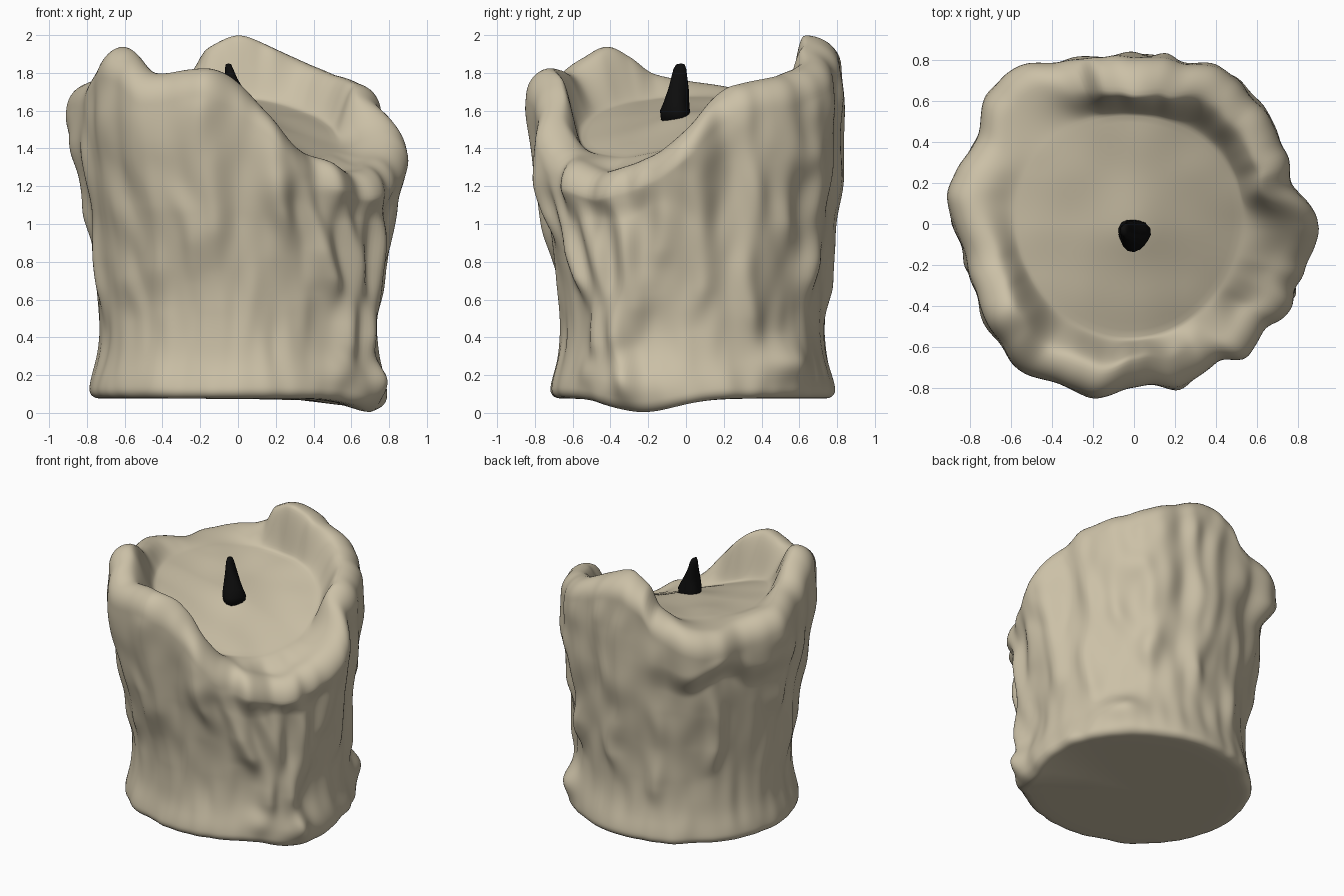
import bpy, bmesh
from math import sin, cos, pi, radians, exp
from mathutils import Vector, noise

if "Cube" in bpy.data.objects:
    bpy.data.objects.remove(bpy.data.objects["Cube"])

NT, NS, NA, NI, NF = 280, 110, 10, 14, 14


def smooth(a, b, x):
    t = min(1, max(0, (x - a) / (b - a)))
    return t * t * (3 - 2 * t)


def ang(a, b):
    return (a - b + 180) % 360 - 180


def ring_interp(table, deg):
    """Smooth periodic interpolation of (angle, value) pairs."""
    n = len(table)
    deg %= 360
    i = max(k for k in range(n) if table[k][0] <= deg)
    p = [table[(i + k) % n][1] for k in (-1, 0, 1, 2)]
    a0 = table[i][0]
    a1 = table[i + 1][0] if i + 1 < n else 360 + table[0][0]
    t = (deg - a0) / (a1 - a0)
    return 0.5 * (2 * p[1] + (p[2] - p[0]) * t
                  + (2 * p[0] - 5 * p[1] + 4 * p[2] - p[3]) * t * t
                  + (3 * p[1] - p[0] - 3 * p[2] + p[3]) * t ** 3)


# Rim height around the candle
RIM = [(0, 1.50), (10, 1.64), (20, 1.73), (45, 1.79), (60, 1.85), (75, 1.94), (90, 2.0),
       (104, 1.93), (109, 1.81), (122, 1.73), (135, 1.69), (150, 1.69), (165, 1.73),
       (180, 1.76), (195, 1.80), (207, 1.90), (215, 1.94), (225, 1.88), (235, 1.80),
       (250, 1.82), (260, 1.82), (270, 1.75), (282, 1.60), (295, 1.42), (312, 1.33),
       (325, 1.28), (340, 1.33), (350, 1.39)]
# Outer radius near the rim
OUT = [(0, .89), (15, .79), (35, .83), (48, .83), (60, .85), (75, .82), (97, .83),
       (115, .86), (127, .97), (140, .93), (152, .88), (172, .89), (190, .84), (205, .85),
       (220, .87), (230, .885), (243, .865), (257, .855), (270, .80), (283, .80), (295, .79),
       (308, .77), (320, .80), (333, .83), (345, .83), (355, .90)]
# Wax runs: angle, top, bottom, width in degrees, thickness, sideways drift
DRIPS = [(352, 1.35, .75, 5, .04, -4), (343, 1.3, .45, 4.5, .05, -6), (334, 1.25, .1, 4.5, .06, 1),
         (325, 1.25, .3, 4, .05, 4), (316, 1.25, .25, 4.5, .05, 8), (306, 1.3, .6, 4.5, .05, 8),
         (296, 1.4, .75, 4.5, .05, 8), (284, 1.5, .95, 5, .035, 5)]
DRIPS2 = [(257, 1.75, .85, 6, .025, 2), (245, 1.2, .8, 5, .025, 6), (232, 1.8, .65, 6, .025, 4),
          (214, 1.8, .6, 7, .025, 3), (192, 1.5, .55, 5, .03, 0), (178, 1.5, .95, 5, .025, 0),
          (139, 1.5, .66, 4, .045, 0), (108, 1.8, .35, 5, .025, 3), (93, 1.8, .8, 5, .025, -4),
          (80, 1.8, .55, 4.5, .035, 4), (67, 1.7, .7, 5, .03, -5), (55, 1.7, .6, 5, .035, 3),
          (40, 1.7, .9, 5, .03, 4), (24, 1.65, .4, 5, .035, 3), (8, 1.4, .55, 5, .03, -3)]
# Rounded lumps: angle, height, angular size, vertical size, thickness
LUMPS = [(43, .27, 11, .10, .085), (338, .16, 14, .12, .03), (316, .22, 7, .09, .035),
         (345, .65, 6, .12, .025), (52, 1.35, 6, .10, .03), (172, 1.57, 8, .09, .03),
         (286, 1.22, 9, .14, .045), (356, 1.38, 9, .08, .02), (318, 1.2, 16, .06, .025)]


def radius(deg, z):
    a = radians(deg)
    waist = .715 + .035 * sin(a) + .015 * cos(2 * a)
    top = ring_interp(OUT, deg)
    # overhanging lip at the back left and under the spout
    back = exp(-(ang(deg, 145) / 28) ** 2)
    spout = exp(-(ang(deg, 330) / 32) ** 2)
    blend = .75 * smooth(.4, 1.45, z) + .25 * smooth(1.1, 1.6, z)
    edge = .04 * sin(a * 7) + .03 * sin(a * 12)
    blend += back * (.35 * smooth(.4, 1.3, z) + .65 * smooth(1.24, 1.45, z + edge) - blend)
    blend += spout * (.35 * smooth(.4, 1.1, z) + .65 * smooth(1.04, 1.26, z + edge) - blend)
    r = waist + (top - waist) * blend
    r += .055 * exp(-((z - .1) / .17) ** 2)
    # fan of wax below the spout, narrowing downward
    r += .03 * exp(-(ang(deg, 328) / (9 + 18 * z)) ** 2) * (1 - smooth(1.1, 1.3, z))
    for d, zt, zb, w, amp, drift in DRIPS + DRIPS2:
        t = (zt - z) / (zt - zb)
        da = ang(deg, d + drift * t + 1.8 * sin(z * 8 + d))
        if abs(da) < 4 * w:
            on = smooth(zb - .12, zb + .12, z) * (1 - smooth(zt - .15, zt + .15, z))
            bulb = .8 + .35 * exp(-((z - zb - .12) / .12) ** 2) + .25 * sin(z * 13 + d)
            r += amp * on * bulb * exp(-(da / w) ** 2)
    for d, zc, w, h, amp in LUMPS:
        r += amp * exp(-(ang(deg, d) / w) ** 2 - ((z - zc) / h) ** 2)
    p = Vector((3.5 * cos(a), 3.5 * sin(a), 1.8 * z))
    return r + .016 * noise.noise(p) + .012 * noise.noise(p * 2.1)


def pool(x, y):
    """Height of the sunken pool: a shallow bowl draining toward the spout."""
    d = x * cos(radians(-40)) + y * sin(radians(-40))
    return (1.56 - .3 * d - .3 * d * d + .12 * (x * x + y * y)
            + .012 * noise.noise(Vector((x * 4, y * 4, 3)))
            + .03 * exp(-(x * x + (y + .05) ** 2) / .02))


def profile(deg):
    """One radial slice (radius, height): base, side, rounded rim, pool."""
    a = radians(deg)
    h = ring_interp(RIM, deg)
    z0 = .075 * (1 - exp(-(ang(deg, 342) / 20) ** 2))
    rb = radius(deg, z0)
    pts = [(rb * .5, .075), (rb * .85, .075 - (.075 - z0) * .5), (rb - .05, z0)]
    low, lip = z0 + .05, .15
    w = .135 + .05 * exp(-(ang(deg, 88) / 22) ** 2)
    for i in range(1, 5):                      # rounded bottom edge
        t = i / 5 * pi / 2
        z = low - .05 * cos(t)
        pts.append((radius(deg, z) - .05 * (1 - sin(t)), z))
    for i in range(NS):                        # side
        z = low + (h - lip - low) * i / NS
        pts.append((radius(deg, z), z))
    for i in range(NA + 1):                    # rim
        t = i / NA * pi / 2
        z = h - lip + lip * sin(t)
        pts.append((radius(deg, h - lip) - w + w * cos(t), z))
    rc = pts[-1][0]
    ri = .545 + .012 * sin(3 * a) - .025 * cos(a)
    fz = pool(ri * cos(a), ri * sin(a))
    for i in range(1, NI + 1):                 # inner wall
        t = i / NI
        pts.append((rc + (ri - rc) * t ** .85, h + (fz - h) * smooth(0, 1, t)))
    for i in range(1, NF):                     # pool
        r = ri * (1 - i / NF)
        pts.append((r, pool(r * cos(a), r * sin(a))))
    return pts


def material(name, color):
    m = bpy.data.materials.new(name)
    m.diffuse_color = color
    m.use_nodes = True
    m.node_tree.nodes["Principled BSDF"].inputs["Base Color"].default_value = m.diffuse_color
    return m


def make_object(name, rings, bottom, top, mat):
    """Skin closed rings of points, capped with a point at each end."""
    bm = bmesh.new()
    n = len(rings[0])
    vs = [[bm.verts.new(p) for p in ring] for ring in rings]
    b, t = bm.verts.new(bottom), bm.verts.new(top)
    for j in range(n):
        k = (j + 1) % n
        bm.faces.new((b, vs[0][k], vs[0][j]))
        bm.faces.new((t, vs[-1][j], vs[-1][k]))
        for lo, hi in zip(vs, vs[1:]):
            bm.faces.new((lo[j], lo[k], hi[k], hi[j]))
    for f in bm.faces:
        f.smooth = True
    me = bpy.data.meshes.new(name)
    bm.to_mesh(me)
    bm.free()
    me.materials.append(mat)
    ob = bpy.data.objects.new(name, me)
    bpy.context.collection.objects.link(ob)
    return ob


# Wax body
slices = [(radians(j * 360 / NT), profile(j * 360 / NT)) for j in range(NT)]
rings = [[(p[i][0] * cos(a), p[i][0] * sin(a), p[i][1]) for a, p in slices]
         for i in range(len(slices[0][1]))]
wax = make_object("wax_body", rings, (0, 0, .075), (0, 0, pool(0, 0)),
                  material("wax", (.60, .53, .385, 1)))
sm = wax.modifiers.new("soften", 'SMOOTH')
sm.factor, sm.iterations = .5, 4

# Burnt wick: tapered, leaning, slightly lumpy
WICK = [(0, -.05, 1.54, .075), (0, -.053, 1.60, .078), (-.005, -.05, 1.65, .066),
        (-.016, -.045, 1.71, .055), (-.033, -.038, 1.77, .043), (-.045, -.032, 1.82, .034),
        (-.05, -.028, 1.845, .022)]
wick_rings = [[(x + r * (1 + .1 * sin(3 * t + 20 * z)) * cos(t) * (1 - .35 * smooth(1.6, 1.84, z)),
                y + r * (1 + .1 * sin(3 * t + 20 * z)) * sin(t), z)
               for t in (2 * pi * k / 16 for k in range(16))] for x, y, z, r in WICK]
make_object("wick", wick_rings, (0, -.05, 1.54), (-.05, -.025, 1.85),
            material("burnt_wick", (.004, .004, .004, 1)))
